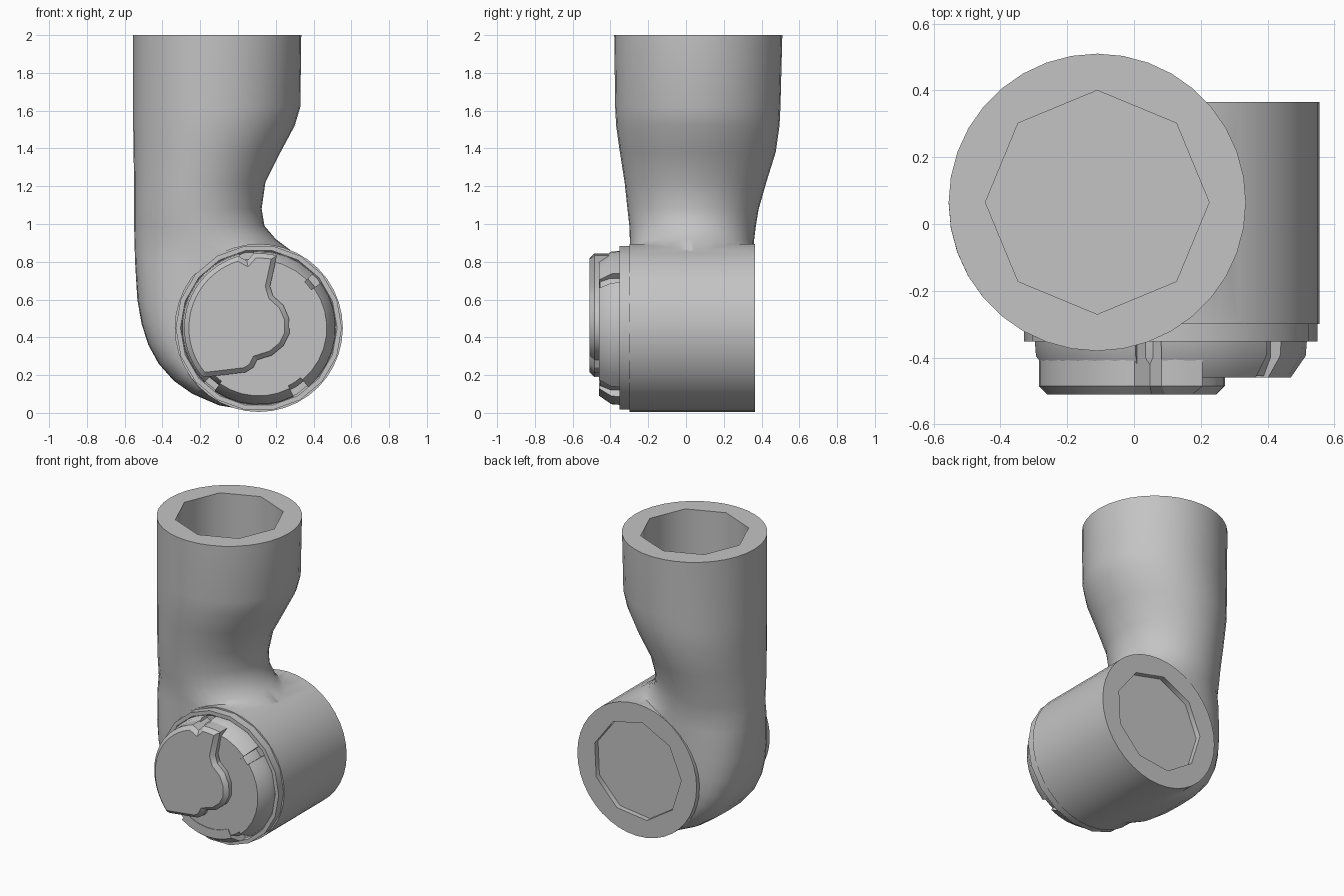
import bpy, bmesh
from math import sin, cos, pi, radians, copysign
from mathutils import Vector

if "Cube" in bpy.data.objects:
    bpy.data.objects.remove(bpy.data.objects["Cube"])

grey = bpy.data.materials.new("plain_grey")
grey.use_nodes = True
grey.diffuse_color = (0.55, 0.55, 0.55, 1)
grey.node_tree.nodes["Principled BSDF"].inputs["Base Color"].default_value = (0.55, 0.55, 0.55, 1)

CX, CZ = 0.11, 0.45      # axis of the horizontal drum
PX, PY = -0.11, 0.065    # axis of the upright pipe


def finish(name, bm):
    bmesh.ops.recalc_face_normals(bm, faces=bm.faces)
    mesh = bpy.data.meshes.new(name)
    bm.to_mesh(mesh)
    bm.free()
    mesh.materials.append(grey)
    ob = bpy.data.objects.new(name, mesh)
    bpy.context.collection.objects.link(ob)
    return ob


def loft(name, rings):
    """Bridge closed rings of points and cap both ends."""
    bm = bmesh.new()
    loops = [[bm.verts.new(p) for p in ring] for ring in rings]
    n = len(loops[0])
    for a, b in zip(loops, loops[1:]):
        for i in range(n):
            j = (i + 1) % n
            bm.faces.new((a[i], a[j], b[j], b[i]))
    bm.faces.new(loops[0])
    bm.faces.new(loops[-1])
    return finish(name, bm)


def polar(r, y, angle):
    return Vector((CX + r * cos(angle), y, CZ + r * sin(angle)))


def lathe(name, profile, sides, turn=0.0):
    """Revolve (radius, y) pairs around the drum axis."""
    return loft(name, [[polar(r, y, turn + 2 * pi * i / sides) for i in range(sides)]
                       for r, y in profile])


def smooth(ob, angle=35):
    bpy.ops.object.select_all(action="DESELECT")
    ob.select_set(True)
    bpy.context.view_layer.objects.active = ob
    for mod in list(ob.modifiers):
        bpy.ops.object.modifier_apply(modifier=mod.name)
    bpy.ops.object.shade_smooth_by_angle(angle=radians(angle))


def section(ox, oz, ix, iz, yf, yb, power=2.0):
    """Rounded cross-section from an outer to an inner point; a higher power is fuller."""
    mid = Vector((ox + ix, yf + yb, oz + iz)) / 2
    across = Vector((ix - ox, 0, iz - oz)) / 2
    depth = Vector((0, (yb - yf) / 2, 0))
    ring = []
    for i in range(36):
        c, s = cos(2 * pi * i / 36), sin(2 * pi * i / 36)
        ring.append(mid + across * copysign(abs(c) ** (2 / power), c)
                    + depth * copysign(abs(s) ** (2 / power), s))
    return ring


# Upright pipe: outer x, outer z, inner x, inner z, front y, back y
pipe_sections = [
    (-.555, 2, .335, 2, -.38, .51),
    (-.555, 1.62, .33, 1.62, -.375, .5),
    (-.555, 1.52, .3, 1.52, -.37, .495),
    (-.553, 1.38, .225, 1.38, -.35, .475),
    (-.55, 1.22, .145, 1.22, -.325, .425),
    (-.55, 1.08, .125, 1.08, -.31, .385),
    (-.55, .99, .14, .99, -.3, .37),
]
# Elbow fanning round into the drum: outer x, outer z, inner x, inner z
elbow_sections = [
    (-.548, .9, .2, .92), (-.545, .8, .28, .86), (-.533, .6, .3, .75),
    (-.51, .47, .3, .69), (-.475, .36, .3, .64), (-.42, .26, .3, .61),
    (-.34, .17, .3, .58), (-.24, .1, .3, .55), (-.1, .04, .3, .5), (.1, .006, .3, .45),
]
rings = [section(*s) for s in pipe_sections]
for k, s in enumerate(elbow_sections):
    rings.append(section(*s, -.297, .36, 2 + .3 * k))
pipe = loft("pipe_helper", rings)

# Drum joined with the pipe, then bored at the top and recessed at the back
body = lathe("elbow_body", [(.445, .365), (.445, -.3)], 40)
bore = loft("top_bore_cutter", [[(PX + .335 * cos(pi * i / 4), PY + .335 * sin(pi * i / 4), z)
                                 for i in range(8)] for z in (1.4, 2.1)])
recess = lathe("back_recess_cutter", [(.33, .33), (.33, .45)], 9, 0.3)
for helper, operation in ((pipe, "UNION"), (bore, "DIFFERENCE"), (recess, "DIFFERENCE")):
    mod = body.modifiers.new("shape", "BOOLEAN")
    mod.operation = operation
    mod.solver = "EXACT"
    mod.object = helper
smooth(body, 50)
for helper in (pipe, bore, recess):
    bpy.data.objects.remove(helper)

# Front flange and cap core
smooth(lathe("front_flange", [(.44, -.28), (.44, -.352), (.415, -.352), (.405, -.34)], 18))
smooth(lathe("cap_core", [(.37, -.32), (.37, -.4), (.345, -.455)], 32))

# Chamfered grips around the cap, separated by notches
grip = [(.3, -.33), (.41, -.33), (.405, -.395), (.36, -.46), (.3, -.46)]
for k, (start, end) in enumerate(((-50, 36), (45, 94), (105, 225), (235, 297))):
    steps = max(3, (end - start) // 10)
    angles = [radians(start + (end - start) * i / steps) for i in range(steps + 1)]
    smooth(loft(f"cap_grip_{k + 1}", [[polar(r, y, a) for r, y in grip] for a in angles]))

# Raised front plate: long arc closed by a stepped, rounded edge
outline = []
for a in range(76, 223, 6):
    p = polar(.36 if 96 < a < 106 else .395, 0, radians(a))
    outline.append((p.x, p.z))
outline += [(-.17, .19), (.04, .215), (.08, .24), (.1, .28), (.18, .305), (.24, .355),
            (.272, .42), (.27, .5), (.24, .57), (.185, .62), (.17, .67)]
bm = bmesh.new()
back = [bm.verts.new((x, -.34, z)) for x, z in outline]
front = [bm.verts.new((x, -.51, z)) for x, z in outline]
for i in range(len(outline)):
    j = (i + 1) % len(outline)
    bm.faces.new((back[i], back[j], front[j], front[i]))
bm.faces.new(back)
face = bm.faces.new(front)
bmesh.ops.recalc_face_normals(bm, faces=bm.faces)
bmesh.ops.bevel(bm, geom=list(face.edges), offset=.025, segments=1, affect="EDGES")
smooth(finish("cap_front_plate", bm), 30)
